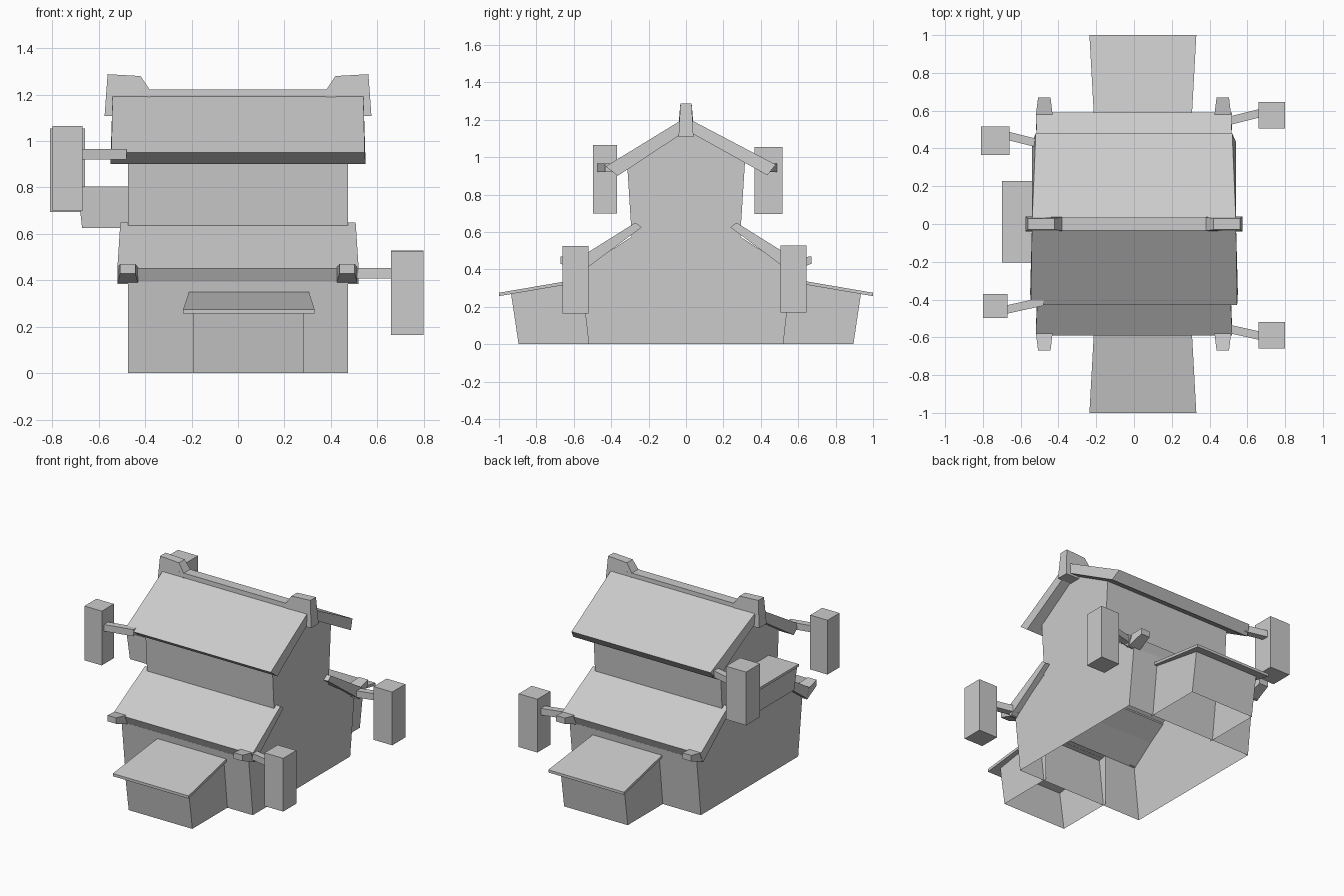
import bpy, bmesh
from mathutils import Vector

if "Cube" in bpy.data.objects:
    bpy.data.objects.remove(bpy.data.objects["Cube"])


def finish(name, bm):
    bmesh.ops.recalc_face_normals(bm, faces=bm.faces)
    me = bpy.data.meshes.new(name)
    bm.to_mesh(me)
    bm.free()
    ob = bpy.data.objects.new(name, me)
    bpy.context.collection.objects.link(ob)
    return ob


def prism(name, pts, c=0.0, sign=1, axis='X', skip=()):
    """Profile points (u, z, half_width) widened along an axis; skip leaves edges open."""
    bm = bmesh.new()
    rings = []
    for side in (-1, 1):
        ring = []
        for u, z, hw in pts:
            w = c + side * hw
            ring.append(bm.verts.new((w, sign * u, z) if axis == 'X' else (sign * u, w, z)))
        rings.append(ring)
    a, b = rings
    n = len(pts)
    for i in range(n):
        if i not in skip:
            j = (i + 1) % n
            bm.faces.new((a[i], a[j], b[j], b[i]))
    bm.faces.new(a)
    bm.faces.new(b)
    return finish(name, bm)


def box(name, lo, hi):
    bm = bmesh.new()
    bmesh.ops.create_cube(bm, size=1)
    lo, hi = Vector(lo), Vector(hi)
    for v in bm.verts:
        v.co = Vector((v.co[k] * (hi[k] - lo[k]) + (hi[k] + lo[k]) / 2 for k in range(3)))
    return finish(name, bm)


def arm(name, p, q, w=0.045):
    """Square bar from p to q with ends flat in x."""
    bm = bmesh.new()
    h = w / 2
    rings = [[bm.verts.new((e[0], e[1] + dy, e[2] + dz))
              for dy, dz in ((-h, -h), (h, -h), (h, h), (-h, h))] for e in (p, q)]
    a, b = rings
    for i in range(4):
        j = (i + 1) % 4
        bm.faces.new((a[i], a[j], b[j], b[i]))
    bm.faces.new(a)
    bm.faces.new(b)
    return finish(name, bm)


# main body: one gabled shell, open underneath
half = [(0.52, 0.0), (0.565, 0.395), (0.29, 0.575), (0.315, 0.97)]
outline = half + [(0, 1.15)] + [(-y, z) for y, z in reversed(half)]
prism("house_body", [(y, z, 0.475) for y, z in outline], skip=(len(outline) - 1,))

# upper roof: the back slope reaches a little further
prism("upper_roof_back", [(0, 1.213, 0.54), (0.48, 0.96, 0.52), (0.435, 0.903, 0.54), (0, 1.145, 0.54)])
prism("upper_roof_front", [(0, 1.213, 0.54), (0.43, 0.95, 0.546), (0.365, 0.9, 0.55), (0, 1.14, 0.54)], sign=-1)

# ridge beam with raised ends
prism("ridge_beam", [(-0.42, 1.105, 0.038), (0.42, 1.105, 0.038),
                     (0.42, 1.222, 0.034), (-0.42, 1.222, 0.034)], axis='Y')
for s, side in ((-1, "left"), (1, "right")):
    prism("ridge_end_" + side, [(0.575, 1.108, 0.04), (0.562, 1.288, 0.03), (0.42, 1.28, 0.03),
                                (0.38, 1.22, 0.036), (0.38, 1.108, 0.04)], sign=s, axis='Y')

# parts repeated front and back
for s, side in ((-1, "front"), (1, "back")):
    prism("lower_roof_" + side, [(0.27, 0.65, 0.507), (0.59, 0.45, 0.52),
                                 (0.56, 0.385, 0.52), (0.237, 0.625, 0.507)], sign=s)
    for x in (-0.475, 0.47):
        prism("rafter_tip_" + side, [(0.55, 0.385, 0.045), (0.67, 0.43, 0.033),
                                     (0.67, 0.47, 0.033), (0.57, 0.455, 0.045)], c=x, sign=s)
    # porch walls, open below and towards the house
    prism("porch_walls_" + side, [(0.895, 0, 0.238), (0.935, 0.268, 0.238),
                                  (0.5, 0.343, 0.238), (0.5, 0, 0.238)], c=0.047, sign=s, skip=(2, 3))
    prism("porch_roof_" + side, [(1.0, 0.275, 0.283), (1.0, 0.257, 0.283),
                                 (0.53, 0.337, 0.257), (0.53, 0.355, 0.257)], c=0.047, sign=s)

# hanging lanterns and their arms
lanterns = [
    ("lantern_front_right", (0.66, -0.66, 0.165), (0.80, -0.52, 0.525), (0.48, -0.55), 0.43),
    ("lantern_back_right", (0.66, 0.505, 0.168), (0.80, 0.645, 0.528), (0.48, 0.54), 0.43),
    ("lantern_front_left", (-0.80, -0.498, 0.698), (-0.67, -0.37, 1.065), (-0.48, -0.41), 0.943),
    ("lantern_back_left", (-0.81, 0.365, 0.695), (-0.66, 0.515, 1.055), (-0.48, 0.42), 0.943),
]
for name, lo, hi, root, z in lanterns:
    box(name, lo, hi)
    tip_x = (lo[0] + hi[0]) / 2
    near_x = lo[0] if tip_x > 0 else hi[0]
    tip_y = {"lantern_front_right": -0.59, "lantern_back_right": 0.585,
             "lantern_front_left": -0.452, "lantern_back_left": 0.465}[name]
    arm(name + "_arm", (root[0], root[1], z), (near_x, tip_y, z))

# bay on the left wall with a thin lid
prism("side_bay", [(0.45, 0.625, 0.205), (0.672, 0.625, 0.205), (0.69, 0.79, 0.213), (0.45, 0.79, 0.213)],
      c=0.01, sign=-1, axis='Y')
box("side_bay_lid", (-0.70, -0.205, 0.788), (-0.45, 0.227, 0.805))
